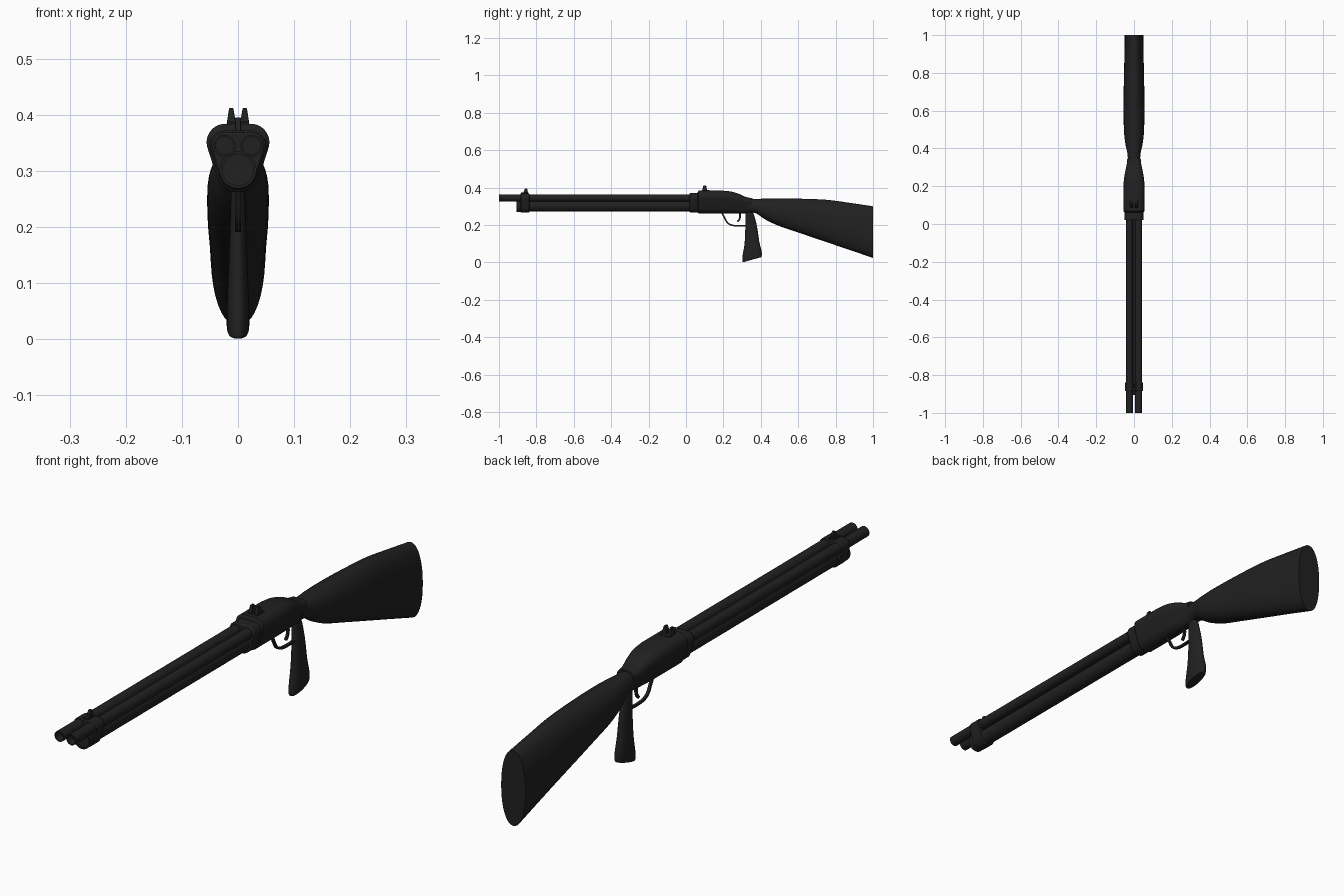
import bpy, bmesh, math
from mathutils import Vector, geometry

if "Cube" in bpy.data.objects:
    bpy.data.objects.remove(bpy.data.objects["Cube"])

black = bpy.data.materials.new("matte_black")
black.use_nodes = True
colour = (0.015, 0.015, 0.015, 1)
black.diffuse_color = colour
black.node_tree.nodes["Principled BSDF"].inputs["Base Color"].default_value = colour


def finish(name, bm, bevel=0, angle=35):
    bmesh.ops.recalc_face_normals(bm, faces=bm.faces)
    mesh = bpy.data.meshes.new(name)
    bm.to_mesh(mesh)
    bm.free()
    mesh.materials.append(black)
    obj = bpy.data.objects.new(name, mesh)
    bpy.context.collection.objects.link(obj)
    if bevel:
        mod = obj.modifiers.new("Bevel", 'BEVEL')
        mod.width, mod.segments = bevel, 2
    bpy.ops.object.select_all(action='DESELECT')
    obj.select_set(True)
    bpy.context.view_layer.objects.active = obj
    bpy.ops.object.shade_smooth_by_angle(angle=math.radians(angle))
    return obj


def loft(name, rings, bevel=0, angle=35):
    """Skin a list of equal-length point rings and cap both ends."""
    bm = bmesh.new()
    loops = [[bm.verts.new(p) for p in ring] for ring in rings]
    n = len(loops[0])
    for a, b in zip(loops, loops[1:]):
        for i in range(n):
            j = (i + 1) % n
            bm.faces.new((a[i], a[j], b[j], b[i]))
    bm.faces.new(loops[0])
    bm.faces.new(loops[-1])
    return finish(name, bm, bevel, angle)


def ellipse(centre, u, v, n=32, power=1.0):
    c, u, v = Vector(centre), Vector(u), Vector(v)
    pts = []
    for i in range(n):
        t = 2 * math.pi * i / n
        s, k = math.sin(t), math.cos(t)
        pts.append(c + u * math.copysign(abs(k) ** power, k)
                   + v * math.copysign(abs(s) ** power, s))
    return pts


def smooth(rows, steps=5):
    """Catmull-Rom resampling of a table of section measurements."""
    rows = [Vector(r) for r in rows]
    ext = [rows[0]] + rows + [rows[-1]]
    out = []
    for a, b, c, d in zip(ext, ext[1:], ext[2:], ext[3:]):
        for k in range(steps):
            t = k / steps
            out.append((b * 2 + (c - a) * t + (a * 2 - b * 5 + c * 4 - d) * t * t
                        + (b * 3 - a - c * 3 + d) * t ** 3) / 2)
    return out + [rows[-1]]


def tube(name, x, z, r, y0, y1, bore, depth):
    """Round bar along y with a recessed bore at the muzzle."""
    spec = [(y0 + depth, bore), (y0, bore), (y0, r), (y1, r)]
    return loft(name, [ellipse((x, y, z), (rad, 0, 0), (0, 0, rad), 28) for y, rad in spec])


def trefoil(r_top, r_low, z_top=0.345, z_low=0.302):
    """Outline wrapped round two upper circles and one lower circle."""
    pts = []
    for x, z, r in ((-0.023, z_top, r_top), (0.023, z_top, r_top), (0, z_low, r_low)):
        for i in range(32):
            t = 2 * math.pi * i / 32
            pts.append((x + r * math.cos(t), z + r * math.sin(t)))
    return [pts[i] for i in geometry.convex_hull_2d([Vector(p) for p in pts])]


def band(name, outline, y0, y1, bevel):
    return loft(name, [[(x, y, z) for x, z in outline] for y in (y0, y1)], bevel)


def plate(name, profile, x0, x1, bevel=0.0015):
    """Side profile in y and z, extruded across x."""
    return loft(name, [[(x, y, z) for y, z in profile] for x in (x0, x1)], bevel)


# Twin barrels and the lower tube
for side, x in (("left", 0.024), ("right", -0.024)):
    tube(side + "_barrel", x, 0.345, 0.0195, -1.0, 0.04, 0.016, 0.03)
tube("lower_tube", 0, 0.302, 0.029, -0.895, 0.04, 0.026, 0.003)
tube("lower_tube_cap", 0, 0.302, 0.033, -0.905, -0.845, 0.028, 0.006)

# Bands holding the barrels together
band("front_band", trefoil(0.024, 0.034), -0.885, -0.838, 0.003)
band("receiver_collar", trefoil(0.027, 0.036), 0.02, 0.075, 0.004)

# Receiver: the trefoil outline shrinking into the neck
outline = trefoil(0.033, 0.040, 0.351)
low, high = min(p[1] for p in outline), max(p[1] for p in outline)
wide = max(p[0] for p in outline)
sections = [(0.062, 0.375, 0.268, 0.050), (0.068, 0.384, 0.262, 0.056)]
sections += [tuple(s) for s in smooth([
    (0.19, 0.384, 0.262, 0.056), (0.24, 0.379, 0.262, 0.053),
    (0.285, 0.366, 0.262, 0.045), (0.32, 0.350, 0.263, 0.038),
    (0.35, 0.344, 0.265, 0.035)])]
loft("receiver", [[(x / wide * w, y, bottom + (z - low) / (high - low) * (top - bottom))
                   for x, z in outline] for y, top, bottom, w in sections])

# Shoulder stock: y, top, bottom, half width
stock = smooth([
    (0.33, 0.342, 0.268, 0.032), (0.375, 0.340, 0.262, 0.035),
    (0.42, 0.341, 0.232, 0.045), (0.49, 0.342, 0.198, 0.053),
    (0.60, 0.341, 0.160, 0.055), (0.75, 0.335, 0.109, 0.054),
    (0.88, 0.318, 0.065, 0.051), (1.0, 0.300, 0.024, 0.049)])
loft("stock", [ellipse((0, y, (t + b) / 2), (w, 0, 0), (0, 0, (t - b) / 2), 40, 0.92)
               for y, t, b, w in stock])

# Hand grip: front y, front z, back y, back z, half width
grip = smooth([
    (0.318, 0.285, 0.350, 0.285, 0.012), (0.318, 0.245, 0.365, 0.250, 0.013),
    (0.317, 0.180, 0.381, 0.185, 0.015), (0.313, 0.100, 0.392, 0.110, 0.018),
    (0.303, 0.040, 0.404, 0.062, 0.020), (0.301, 0.008, 0.405, 0.036, 0.020),
    (0.305, 0.001, 0.401, 0.028, 0.018)], 3)
loft("hand_grip", [ellipse((0, (fy + by) / 2, (fz + bz) / 2), (w, 0, 0),
                           (0, (by - fy) / 2, (bz - fz) / 2), 28, 0.9)
                   for fy, fz, by, bz, w in grip])

# Trigger guard and trigger, swept as flat strips
def strip(name, path, thick, half):
    pts = smooth(path, 4)
    rings = []
    for i, p in enumerate(pts):
        d = (pts[min(i + 1, len(pts) - 1)] - pts[max(i - 1, 0)]).normalized()
        n = Vector((-d.y, d.x)) * thick / 2
        rings.append([(x, p.x + s * n.x, p.y + s * n.y)
                      for x, s in ((-half, -1), (half, -1), (half, 1), (-half, 1))])
    return loft(name, rings)

strip("trigger_guard", [(0.19, 0.268), (0.203, 0.245), (0.222, 0.212), (0.25, 0.198),
                        (0.29, 0.195), (0.325, 0.197)], 0.008, 0.005)
strip("trigger", [(0.287, 0.268), (0.289, 0.245), (0.284, 0.228), (0.275, 0.218)], 0.010, 0.004)

# Rear sight: base with two tapering prongs
plate("rear_sight_base", [(0.085, 0.375), (0.125, 0.375), (0.125, 0.387), (0.085, 0.387)],
      -0.02, 0.02)
for side, s in (("left", 1), ("right", -1)):
    loft(side + "_rear_sight_prong", [
        [(s * (0.012 + a * hx), 0.100 + b * hy, z) for a, b in ((-1, -1), (1, -1), (1, 1), (-1, 1))]
        for z, hx, hy in ((0.378, 0.009, 0.014), (0.405, 0.005, 0.009), (0.412, 0.0035, 0.007))],
        0.001)

# Front sight: foot and blade
plate("front_sight_foot", [(-0.882, 0.355), (-0.842, 0.355), (-0.842, 0.373), (-0.882, 0.373)],
      -0.010, 0.010)
plate("front_sight_blade", [(-0.872, 0.365), (-0.845, 0.365), (-0.847, 0.390),
                            (-0.853, 0.396), (-0.862, 0.394)], -0.005, 0.005)
